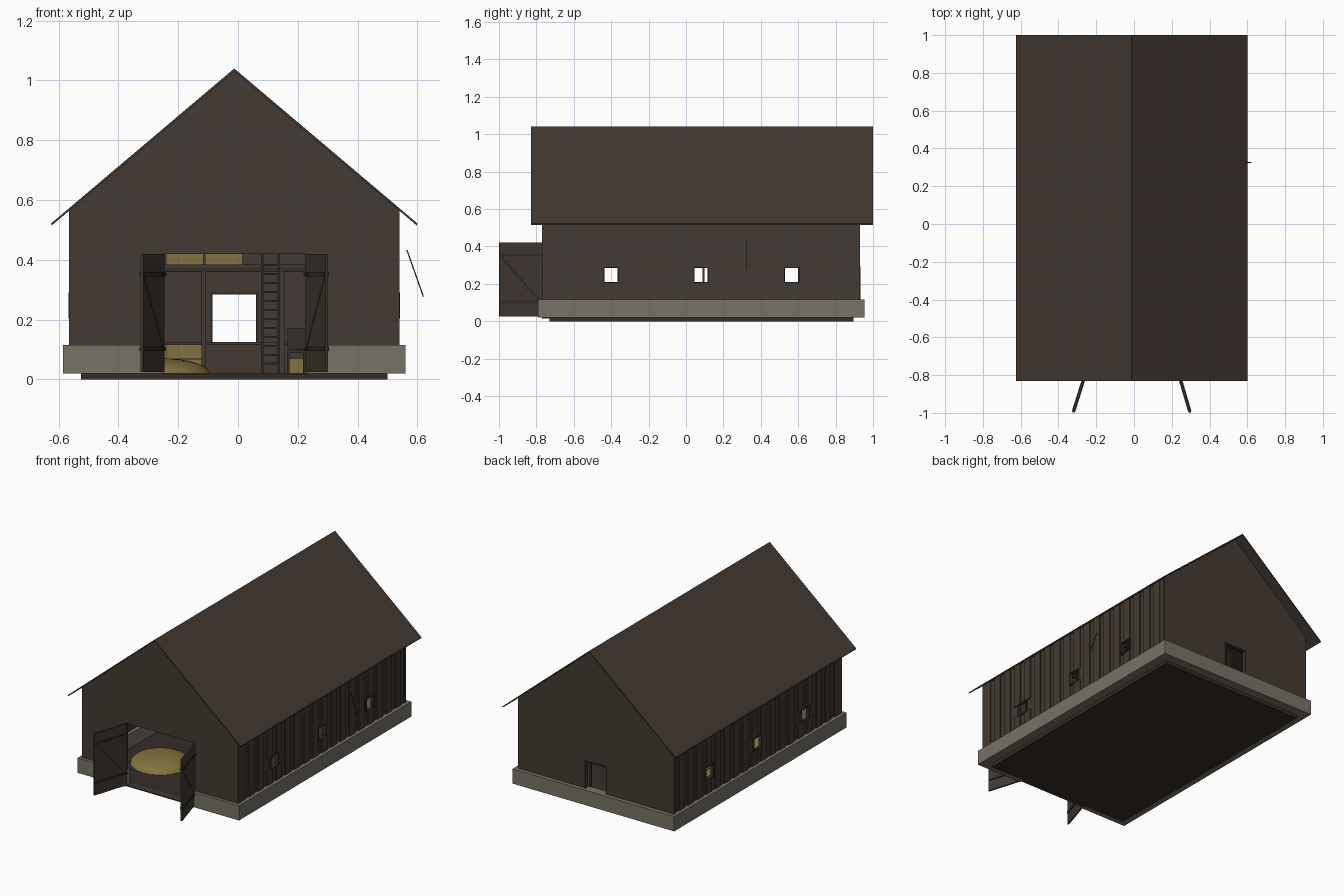
import bpy
import bmesh
import math
from mathutils import Vector

cube = bpy.data.objects.get("Cube")
if cube:
    bpy.data.objects.remove(cube, do_unlink=True)


def material(name, color):
    m = bpy.data.materials.new(name)
    m.use_nodes = True
    m.diffuse_color = (*color, 1)
    m.node_tree.nodes["Principled BSDF"].inputs["Base Color"].default_value = (*color, 1)
    return m


WOOD = material("brown wood", (0.056, 0.042, 0.032))
ROOF = material("roof brown", (0.056, 0.041, 0.032))
DARK = material("dark wood", (0.035, 0.027, 0.021))
STONE = material("grey stone", (0.185, 0.17, 0.132))
HAY = material("straw yellow", (0.23, 0.17, 0.05))
IRON = material("dark iron", (0.03, 0.03, 0.028))


def finish(name, bm, mat):
    bmesh.ops.recalc_face_normals(bm, faces=bm.faces[:])
    mesh = bpy.data.meshes.new(name)
    bm.to_mesh(mesh)
    bm.free()
    mesh.materials.append(mat)
    ob = bpy.data.objects.new(name, mesh)
    bpy.context.collection.objects.link(ob)
    return ob


def add_box(bm, xs, ys, zs):
    size = [b - a for a, b in (xs, ys, zs)]
    mid = Vector([(a + b) / 2 for a, b in (xs, ys, zs)])
    for v in bmesh.ops.create_cube(bm, size=1)["verts"]:
        v.co = Vector([c * s for c, s in zip(v.co, size)]) + mid


def boxes(name, parts, mat):
    bm = bmesh.new()
    for p in parts:
        add_box(bm, *p)
    return finish(name, bm, mat)


def prism(name, profile, y0, y1, mat):
    """Extrude an x-z outline along y."""
    bm = bmesh.new()
    face = bm.faces.new([bm.verts.new((x, y0, z)) for x, z in profile])
    ext = bmesh.ops.extrude_face_region(bm, geom=[face])["geom"]
    for v in ext:
        if isinstance(v, bmesh.types.BMVert):
            v.co.y = y1
    return finish(name, bm, mat)


def bar(name, a, b, width, depth, mat):
    """Straight square bar between two points."""
    a, b = Vector(a), Vector(b)
    ob = boxes(name, [((-width / 2, width / 2), (-depth / 2, depth / 2), (0, (b - a).length))], mat)
    ob.rotation_euler = (b - a).to_track_quat("Z", "Y").to_euler()
    ob.location = a
    return ob


CX = -0.0125                 # centre line of the building
HALF = 0.5525                # half width of the walls
FRONT, BACK = -0.77, 0.93
SILL, EAVE, RIDGE = 0.115, 0.565, 1.03
DOOR = (-0.25, 0.23)
BACK_DOOR = (-0.085, 0.06)
FLOOR = 0.022

# Floor slab and stone plinth, open at the front door
boxes("floor_slab", [((-0.525, 0.5), (-0.73, 0.895), (0, FLOOR))], DARK)
L, R = -0.585, 0.56
boxes("stone_plinth", [
    ((L, L + 0.06), (-0.79, 0.955), (0.02, SILL)),
    ((R - 0.06, R), (-0.79, 0.955), (0.02, SILL)),
    ((L + 0.06, R - 0.06), (0.895, 0.955), (0.02, SILL)),
    ((L + 0.06, DOOR[0]), (-0.79, -0.73), (0.02, SILL)),
    ((DOOR[1], R - 0.06), (-0.79, -0.73), (0.02, SILL))], STONE)
boxes("door_sill", [(DOOR, (-0.77, -0.73), (0.015, FLOOR))], WOOD)


# Gable walls with a notch for the doorway
def gable(name, opening, top, y0, y1):
    a, b = opening
    prism(name, [(CX - HALF, SILL), (a, SILL), (a, top), (b, top), (b, SILL),
                 (CX + HALF, SILL), (CX + HALF, EAVE), (CX, RIDGE), (CX - HALF, EAVE)],
          y0, y1, WOOD)


gable("front_gable", DOOR, 0.42, FRONT, FRONT + 0.015)
gable("back_gable", BACK_DOOR, 0.285, BACK - 0.015, BACK)

# Side walls with windows, clad in vertical battens
WINDOWS = [(-0.435, -0.365), (0.045, 0.115), (0.53, 0.6)]
LOW, HIGH = 0.21, 0.285
for side, label in ((-1, "right"), (1, "left")):
    def span(inner, outer):
        return tuple(sorted((CX + side * inner, CX + side * outer)))

    skin = span(HALF - 0.018, HALF - 0.007)
    ys = (FRONT + 0.015, BACK - 0.015)
    parts = [(skin, ys, (SILL, LOW)), (skin, ys, (HIGH, EAVE))]
    edges = [ys[0]] + [y for w in WINDOWS for y in w] + [ys[1]]
    for i in range(0, len(edges), 2):
        parts.append((skin, (edges[i], edges[i + 1]), (LOW, HIGH)))
    boxes(label + "_wall", parts, WOOD)

    battens = []
    count = 18
    step = (BACK - FRONT - 0.03) / count
    for i in range(count):
        y0 = ys[0] + i * step
        y1 = y0 + step * 0.62
        clash = any(y0 < b and y1 > a for a, b in WINDOWS)
        for zs in ([(SILL, LOW), (HIGH, EAVE)] if clash else [(SILL, EAVE)]):
            battens.append((span(HALF - 0.007, HALF), (y0, y1), zs))
    boxes(label + "_battens", battens, WOOD)

    frames = []
    for a, b in WINDOWS:
        for y in (a - 0.006, b):
            frames.append((span(HALF - 0.02, HALF + 0.002), (y, y + 0.006), (LOW, HIGH)))
        for z in (LOW - 0.006, HIGH):
            frames.append((span(HALF - 0.02, HALF + 0.002), (a - 0.006, b + 0.006), (z, z + 0.006)))
    boxes(label + "_window_frames", frames, DARK)

# Pitched roof
prism("roof", [(-0.625, 0.522), (CX, 1.04), (0.6, 0.522), (0.598, 0.515),
               (CX, 1.03), (-0.623, 0.515)], -0.83, 1.0, ROOF)

# Double doors swung outwards, with rails, brace and hinges
for side, label in ((-1, "right"), (1, "left")):
    hinge = Vector((DOOR[0] if side < 0 else DOOR[1], FRONT, 0))
    tip = Vector((-0.322 if side < 0 else 0.297, -0.998, 0))
    length = (tip - hinge).length
    angle = math.atan2(tip.y - hinge.y, tip.x - hinge.x)
    leaf = boxes(label + "_door", [((0, length), (-0.005, 0.005), (0.025, 0.42))], WOOD)
    rails = boxes(label + "_door_rails", [
        ((0.005, length - 0.005), (-0.009, 0.009), (z, z + 0.015)) for z in (0.095, 0.345)], DARK)
    straps = boxes(label + "_hinges", [
        ((0, 0.05), (-0.011, 0.011), (z, z + 0.008)) for z in (0.098, 0.348)], IRON)
    for ob in (leaf, rails, straps):
        ob.location = hinge
        ob.rotation_euler.z = angle
    way = (tip - hinge).normalized()
    bar(label + "_door_brace", hinge + way * 0.015 + Vector((0, 0, 0.11)),
        tip - way * 0.01 + Vector((0, 0, 0.345)), 0.012, 0.012, DARK)

# Back door frame
a, b = BACK_DOOR
boxes("back_door_frame", [
    ((a - 0.008, a), (0.912, 0.933), (SILL, 0.293)),
    ((b, b + 0.008), (0.912, 0.933), (SILL, 0.293)),
    ((a, b), (0.912, 0.933), (0.285, 0.293))], DARK)

# Hay loft on posts and beams
boxes("loft_floor", [((CX - 0.53, CX + 0.53), (-0.08, 0.91), (0.375, 0.385))], WOOD)
boxes("posts", [((x, x + 0.015), (y, y + 0.012), (FLOOR, 0.375))
                for x in (-0.122, 0.14) for y in (-0.075, 0.088, 0.75)], WOOD)
boxes("cross_beams", [((CX - 0.53, CX + 0.53), (y, y + 0.015), (0.36, 0.375))
                      for y in (-0.08, 0.4, 0.8)], DARK)
boxes("loft_bales", [((x, x + 0.125), (y, y + 0.2), (0.385, 0.46))
                     for x in (-0.5, -0.37, -0.24, -0.11) for y in (0.1, 0.32)], HAY)

# Ground floor stall, bales and hay heap
boxes("stall_partition", [((-0.11, 0.5), (0.2, 0.21), (FLOOR, 0.12)),
                          ((-0.5, 0.5), (0.19, 0.2), (0.115, 0.125))], WOOD)
boxes("floor_bales", [((x, x + 0.125), (0.22, 0.4), (z, z + 0.046))
                      for x in (-0.5, -0.37, -0.24) for z in (FLOOR, 0.07)], HAY)
boxes("small_bale", [((0.165, 0.23), (0.0, 0.12), (FLOOR, 0.07))], HAY)
bm = bmesh.new()
bmesh.ops.create_uvsphere(bm, u_segments=28, v_segments=14, radius=1)
bmesh.ops.bisect_plane(bm, geom=bm.verts[:] + bm.edges[:] + bm.faces[:],
                       plane_co=(0, 0, 0), plane_no=(0, 0, 1), clear_inner=True)
bmesh.ops.scale(bm, vec=(0.175, 0.175, 0.05), verts=bm.verts[:])
heap = finish("hay_heap", bm, HAY)
heap.location = (-0.27, -0.4, FLOOR)
heap.data.polygons.foreach_set("use_smooth", [True] * len(heap.data.polygons))

# Chair
boxes("chair", [((0.165, 0.225), (-0.2, -0.14), (0.09, 0.1)),
                ((0.165, 0.225), (-0.146, -0.14), (0.1, 0.17))]
      + [((x, x + 0.008), (y, y + 0.008), (FLOOR, 0.09))
         for x in (0.165, 0.217) for y in (-0.2, -0.148)], DARK)

# Ladder up to the loft
boxes("ladder", [((x, x + 0.008), (-0.1, -0.09), (FLOOR, 0.42)) for x in (0.077, 0.132)]
      + [((0.08, 0.135), (-0.098, -0.092), (0.05 + i * 0.03, 0.056 + i * 0.03))
         for i in range(12)], DARK)

# Slanted rod beside the left wall
bar("slanted_rod", (0.62, 0.325, 0.277), (0.565, 0.325, 0.433), 0.004, 0.004, IRON)
